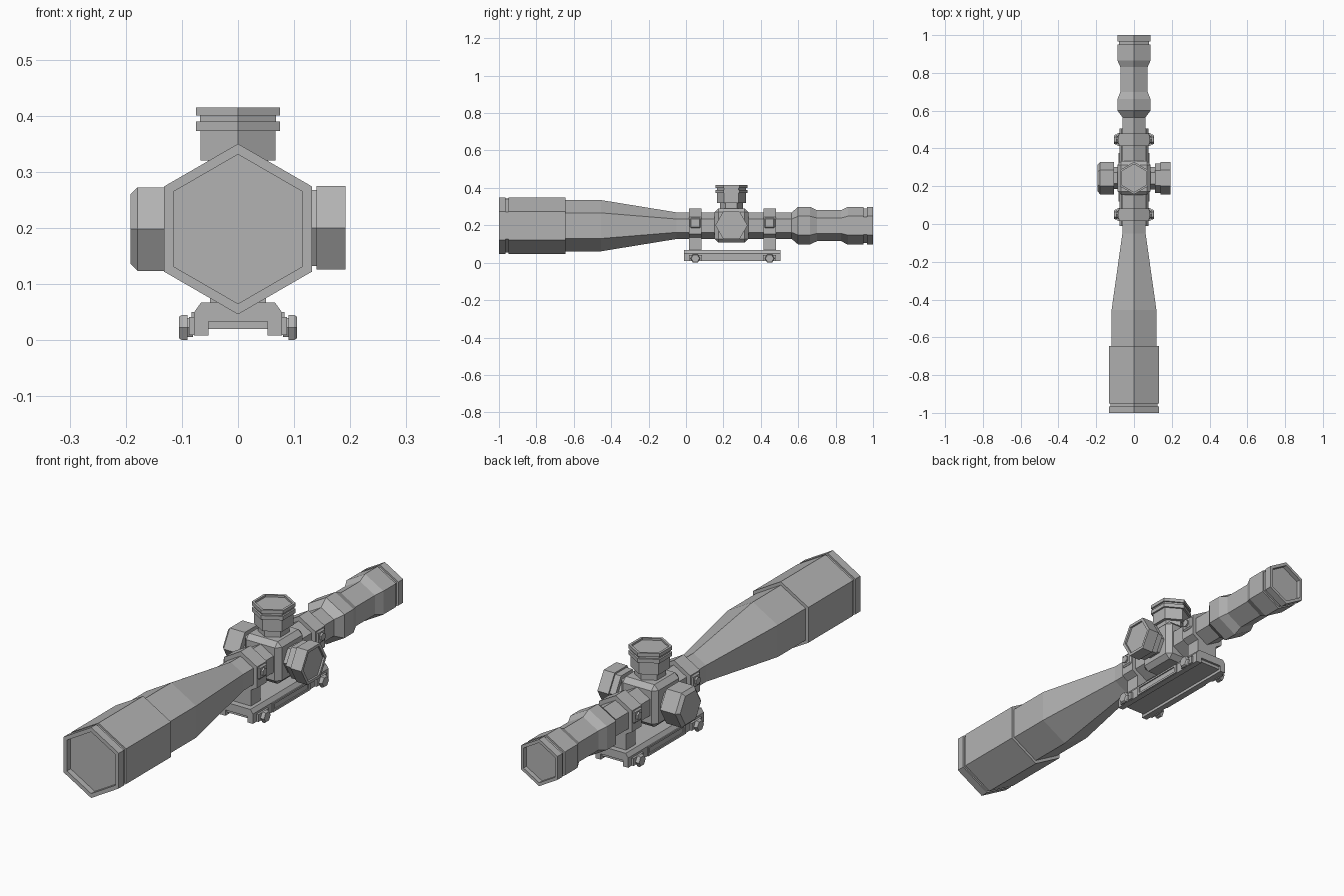
import bpy
import bmesh
from math import sin, cos, pi
from mathutils import Vector

cube = bpy.data.objects.get("Cube")
if cube:
    bpy.data.objects.remove(cube, do_unlink=True)

grey = bpy.data.materials.new("neutral grey")
grey.use_nodes = True
grey.diffuse_color = (0.45, 0.45, 0.45, 1)
grey.node_tree.nodes["Principled BSDF"].inputs["Base Color"].default_value = grey.diffuse_color

AXIS_Z = 0.198    # height of the optical axis
TURRET_Y = 0.243  # centre of the adjustment block
RINGS = (0.05, 0.447)


def finish(name, bm):
    bmesh.ops.recalc_face_normals(bm, faces=bm.faces)
    mesh = bpy.data.meshes.new(name)
    bm.to_mesh(mesh)
    bm.free()
    mesh.materials.append(grey)
    obj = bpy.data.objects.new(name, mesh)
    bpy.context.collection.objects.link(obj)
    return obj


def hex_lathe(name, profile, along, spoke, centre):
    """Six-sided turning: profile holds (distance along the axis, corner radius)."""
    along, spoke, centre = Vector(along), Vector(spoke), Vector(centre)
    side = along.cross(spoke)
    bm = bmesh.new()
    loops = []
    for d, r in profile:
        loops.append([bm.verts.new(centre + along * d + r * (spoke * cos(k * pi / 3) + side * sin(k * pi / 3)))
                      for k in range(6)])
    for a, b in zip(loops, loops[1:]):
        for k in range(6):
            n = (k + 1) % 6
            bm.faces.new((a[k], a[n], b[n], b[k]))
    bm.faces.new(loops[0])
    bm.faces.new(loops[-1])
    return finish(name, bm)


def box(name, lo, hi, bevel=0):
    lo, hi = Vector(lo), Vector(hi)
    bm = bmesh.new()
    bmesh.ops.create_cube(bm, size=1)
    for v in bm.verts:
        v.co = (lo + hi) / 2 + v.co * (hi - lo)
    if bevel:
        bmesh.ops.bevel(bm, geom=bm.edges[:], offset=bevel, segments=1, affect='EDGES')
    return finish(name, bm)


def extrude_y(name, half, y0, y1):
    """Extrude a mirrored cross-section (x, z) along y."""
    outline = half + [(-x, z) for x, z in reversed(half)]
    bm = bmesh.new()
    face = bm.faces.new([bm.verts.new((x, y0, z)) for x, z in outline])
    ext = bmesh.ops.extrude_face_region(bm, geom=[face])
    bmesh.ops.translate(bm, vec=(0, y1 - y0, 0),
                        verts=[g for g in ext["geom"] if isinstance(g, bmesh.types.BMVert)])
    return finish(name, bm)


# Main tube with front bell, eyepiece and recessed lenses
hex_lathe("scope_tube", [
    (-0.975, 0.133), (-1, 0.133), (-1, 0.152), (-0.965, 0.152), (-0.965, 0.144),
    (-0.95, 0.144), (-0.95, 0.152), (-0.645, 0.152), (-0.645, 0.137), (-0.455, 0.137),
    (-0.05, 0.071), (0.565, 0.071), (0.6, 0.101), (0.662, 0.101), (0.7, 0.083),
    (0.83, 0.083), (0.865, 0.101), (0.95, 0.101), (0.95, 0.092), (0.967, 0.092),
    (0.967, 0.101), (1, 0.101), (1, 0.086), (0.98, 0.086)],
    (0, 1, 0), (0, 0, 1), (0, 0, AXIS_Z))

# Central adjustment block
box("turret_block", (-0.088, TURRET_Y - 0.09, 0.108),
    (0.088, TURRET_Y + 0.09, 0.29), 0.02)

# Top and left turrets share a ribbed, dished cap
cap = [(0, 0.077), (0.053, 0.077), (0.053, 0.086), (0.07, 0.086), (0.07, 0.078),
       (0.08, 0.078), (0.08, 0.086), (0.095, 0.086), (0.095, 0.074), (0.087, 0.074)]
hex_lathe("top_turret", [(-0.06, 0.062), (0, 0.062)] + cap,
          (0, 0, 1), (0, 1, 0), (0, TURRET_Y, 0.32))
hex_lathe("left_turret", [
    (0.07, 0.06), (0.112, 0.06), (0.112, 0.078), (0.132, 0.078), (0.14, 0.078),
    (0.14, 0.086), (0.192, 0.086), (0.192, 0.072), (0.184, 0.072)],
    (1, 0, 0), (0, 1, 0), (0, TURRET_Y, AXIS_Z + 0.002))

# Right turret: plain chamfered knob
hex_lathe("right_turret", [
    (0.07, 0.058), (0.107, 0.058), (0.107, 0.086), (0.179, 0.086), (0.192, 0.071)],
    (-1, 0, 0), (0, 1, 0), (0, TURRET_Y, AXIS_Z))

# Mounting rail: chamfered top and a shallow channel below
extrude_y("mount_rail", [
    (0.053, 0.033), (0.053, 0.008), (0.078, 0.008), (0.078, 0.05), (0.066, 0.067)],
    -0.01, 0.505)
box("rail_floor", (-0.053, 0.0, 0.02), (0.053, 0.495, 0.034))

for end, y in zip(("front", "rear"), RINGS):
    # Ring around the tube and its pedestal
    hex_lathe(end + "_ring", [(-0.033, 0.091), (0.033, 0.091)],
              (0, 1, 0), (0, 0, 1), (0, y, AXIS_Z))
    box(end + "_ring_post", (-0.05, y - 0.033, 0.06), (0.05, y + 0.033, 0.16))
    for side, s in (("left", 1), ("right", -1)):
        label = f"{end}_{side}"
        # Ring lug with its screw
        x0, x1 = sorted((s * 0.06, s * 0.086))
        box(label + "_ring_lug", (x0, y - 0.028, 0.185), (x1, y + 0.028, 0.24), 0.006)
        hex_lathe(label + "_ring_screw", [(0.08, 0.017), (0.094, 0.017)],
                  (s, 0, 0), (0, 0, 1), (0, y, 0.213))
        # Rail clamp with its bolt
        x0, x1 = sorted((s * 0.07, s * 0.087))
        box(label + "_clamp", (x0, y - 0.035, 0.009), (x1, y + 0.035, 0.041))
        hex_lathe(label + "_clamp_bolt", [
            (0.08, 0.02), (0.09, 0.02), (0.09, 0.026), (0.1, 0.026), (0.105, 0.022)],
            (s, 0, 0), (0, 1, 0), (0, y, 0.0226))

# Raised frame along each rail flank
for side, s in (("left", 1), ("right", -1)):
    x0, x1 = sorted((s * 0.075, s * 0.083))
    for part, y0, y1, z0, z1 in (("lower", 0.12, 0.375, 0.009, 0.018),
                                 ("upper", 0.12, 0.375, 0.042, 0.05),
                                 ("front", 0.12, 0.132, 0.018, 0.042),
                                 ("rear", 0.363, 0.375, 0.018, 0.042)):
        box(f"{side}_rail_{part}_rib", (x0, y0, z0), (x1, y1, z1))
